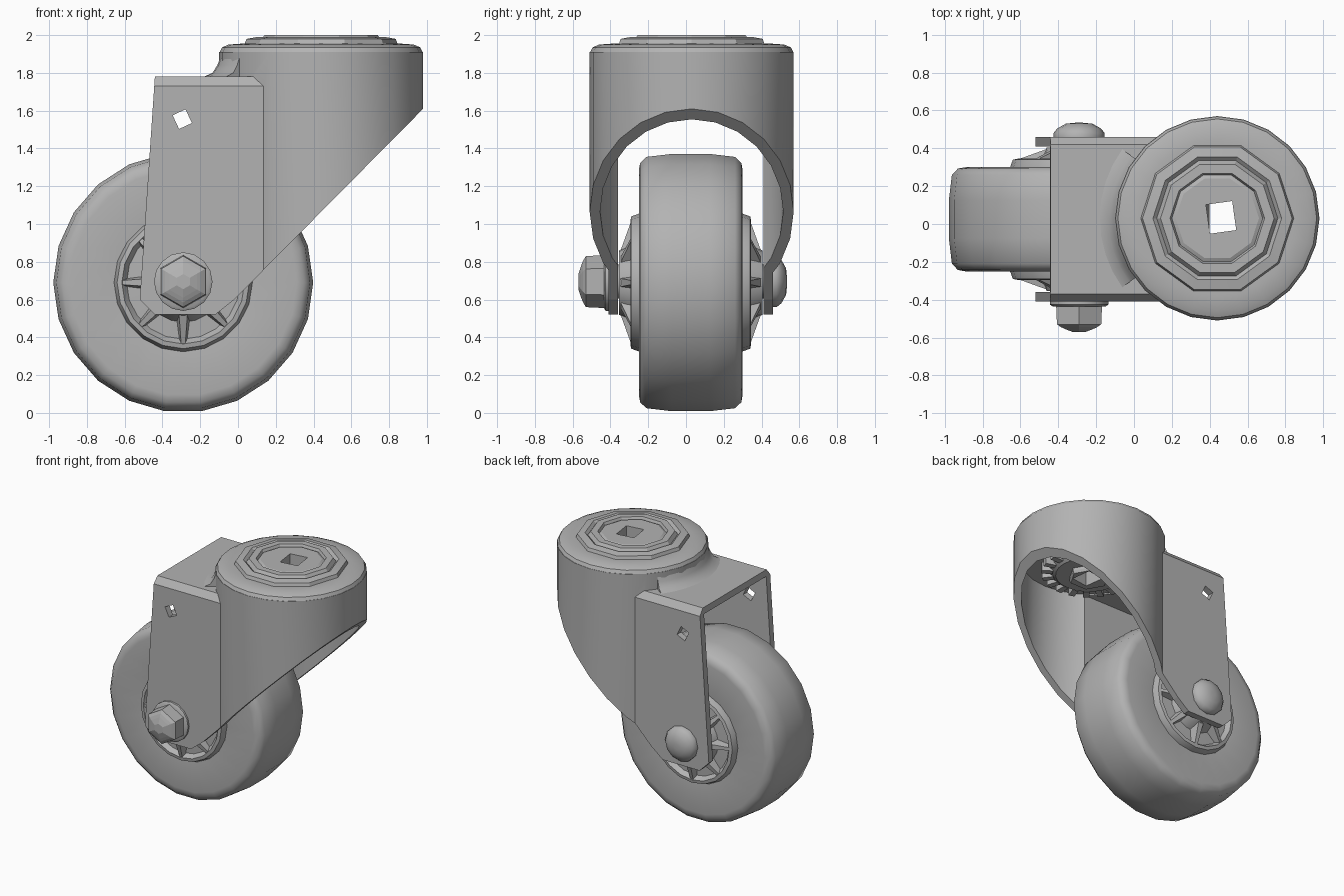
import bpy, bmesh
from math import pi, cos, sin, radians
from mathutils import Matrix, Vector

if "Cube" in bpy.data.objects:
    bpy.data.objects.remove(bpy.data.objects["Cube"], do_unlink=True)

grey = bpy.data.materials.new("plain grey")
grey.use_nodes = True
grey.diffuse_color = (0.45, 0.45, 0.45, 1)
grey.node_tree.nodes["Principled BSDF"].inputs["Base Color"].default_value = grey.diffuse_color

MID = 0.025                          # middle plane of the fork in y
AXLE = Vector((-0.29, MID, 0.69))    # wheel centre
PIVOT = Vector((0.44, MID + 0.005, 0))   # swivel centre


def finish(name, bm, smooth=0):
    bmesh.ops.recalc_face_normals(bm, faces=bm.faces)
    mesh = bpy.data.meshes.new(name)
    bm.to_mesh(mesh)
    bm.free()
    mesh.materials.append(grey)
    ob = bpy.data.objects.new(name, mesh)
    bpy.context.collection.objects.link(ob)
    if smooth:
        shade(ob, smooth)
    return ob


def shade(ob, angle):
    bpy.ops.object.select_all(action='DESELECT')
    ob.select_set(True)
    bpy.context.view_layer.objects.active = ob
    bpy.ops.object.shade_smooth_by_angle(angle=radians(angle))


def lathe(name, profile, centre, axis='z', sides=24, smooth=35, turn=0.0):
    """Revolve (radius, height) points round an axis; both ends are capped."""
    bm = bmesh.new()
    rings = []
    for r, h in profile:
        ring = []
        for i in range(sides):
            a = 2 * pi * (i + turn) / sides
            u, v = r * cos(a), r * sin(a)
            p = Vector((u, v, h)) if axis == 'z' else Vector((u, h, v))
            ring.append(bm.verts.new(p + centre))
        rings.append(ring)
    for low, high in zip(rings, rings[1:]):
        for i in range(sides):
            j = (i + 1) % sides
            bm.faces.new((low[i], low[j], high[j], high[i]))
    bm.faces.new(rings[0])
    bm.faces.new(rings[-1])
    return finish(name, bm, smooth)


def prism(name, points, axis, low, high):
    """Extrude a flat outline along x (outline y, z) or y (outline x, z)."""
    bm = bmesh.new()
    place = (lambda a, b, h: (h, a, b)) if axis == 'x' else (lambda a, b, h: (a, h, b))
    ends = [[bm.verts.new(place(a, b, h)) for a, b in points] for h in (low, high)]
    for i in range(len(points)):
        j = (i + 1) % len(points)
        bm.faces.new((ends[0][i], ends[0][j], ends[1][j], ends[1][i]))
    for end in ends:
        bm.faces.new(end)
    return finish(name, bm)


def boxes(name, matrices):
    bm = bmesh.new()
    for m in matrices:
        bmesh.ops.create_cube(bm, size=1, matrix=m)
    return finish(name, bm)


def combine(ob, tool, operation, keep=False):
    mod = ob.modifiers.new("cut", 'BOOLEAN')
    mod.object, mod.operation, mod.solver = tool, operation, 'EXACT'
    bpy.context.view_layer.update()
    evaluated = ob.evaluated_get(bpy.context.evaluated_depsgraph_get())
    mesh = bpy.data.meshes.new_from_object(evaluated)
    ob.modifiers.clear()
    ob.data = mesh
    if not keep:
        bpy.data.objects.remove(tool, do_unlink=True)


def scaled(centre, size, rotation=Matrix()):
    return Matrix.Translation(centre) @ rotation @ Matrix.Diagonal((*size, 1))


# Fork: chamfered channel joined to the round housing, trimmed by the side outline
half, wall, top = 0.435, 0.05, 1.78
fork = prism("fork", [(MID - half, 0.3), (MID + half, 0.3), (MID + half, top - 0.05),
                      (MID + half - 0.04, top), (MID - half + 0.04, top),
                      (MID - half, top - 0.05)], 'x', -0.7, 0.44)
combine(fork, lathe("drum", [(0.54, 0.25), (0.54, 1.91)], PIVOT), 'UNION')
side = [(-0.52, 0.60), (-0.44, 0.52), (-0.12, 0.52), (-0.02, 0.60), (1.0, 1.63),
        (1.0, 2.1), (-0.42, 2.1), (-0.44, 1.78)]
combine(fork, prism("side_outline", side, 'y', -0.8, 0.8), 'INTERSECT')
inner = half - wall
combine(fork, prism("channel", [(MID - inner, 0.1), (MID + inner, 0.1),
                                (MID + inner, 1.73), (MID - inner, 1.73)],
                    'x', -0.9, 0.43), 'DIFFERENCE')
combine(fork, lathe("hollow", [(0.485, 0.15), (0.485, 1.74)], PIVOT), 'DIFFERENCE')
combine(fork, boxes("plate_holes", [scaled((-0.295, 0, 1.555), (0.075, 2, 0.08),
                                           Matrix.Rotation(radians(-25), 4, 'Y'))]), 'DIFFERENCE')

# Swivel cap, with a stepped raised disc on top
cap = lathe("swivel_cap", [(0.5, 1.86), (0.54, 1.905), (0.525, 1.935), (0.49, 1.95),
                           (0.42, 1.955), (0.40, 1.955)], PIVOT)
disc = lathe("top_disc", [(0.41, 1.94), (0.395, 1.98), (0.34, 1.99), (0.32, 1.972),
                          (0.30, 2.0), (0.25, 2.0), (0.24, 1.98), (0.22, 1.99), (0.12, 1.99)],
             PIVOT, sides=10, smooth=20)

# Fillet where the housing rises from the fork roof
bm = bmesh.new()
curve = [(0.52, 1.77), (0.625, 1.778), (0.575, 1.80), (0.55, 1.84), (0.53, 1.89)]
rows = []
for i in range(9):
    a = pi + radians(-36 + 9 * i)
    rows.append([bm.verts.new(PIVOT + Vector((r * cos(a), r * sin(a), z))) for r, z in curve])
for one, two in zip(rows, rows[1:]):
    for i in range(len(curve)):
        j = (i + 1) % len(curve)
        bm.faces.new((one[i], one[j], two[j], two[i]))
bm.faces.new(rows[0])
bm.faces.new(rows[-1])
finish("roof_fillet", bm, 40)

# Toothed bearing and nut under the housing roof
bearing = lathe("bearing", [(0.24, 1.62), (0.28, 1.65), (0.28, 1.76)], PIVOT, smooth=30)
teeth = []
for i in range(20):
    spin = Matrix.Rotation(2 * pi * i / 20, 4, 'Z')
    teeth.append(scaled(PIVOT + spin @ Vector((0.3, 0, 1.665)), (0.08, 0.045, 0.07), spin))
boxes("bearing_teeth", teeth)
nut = lathe("swivel_nut", [(0.14, 1.58), (0.15, 1.60), (0.15, 1.66)], PIVOT, sides=6, smooth=0)

# Square hole straight through the swivel
hole = boxes("swivel_hole", [scaled(PIVOT + Vector((0.02, 0.005, 1.7)), (0.14, 0.155, 1),
                                    Matrix.Rotation(radians(8), 4, 'Z'))])
for part in (fork, cap, disc, bearing, nut):
    combine(part, hole, 'DIFFERENCE', keep=True)
bpy.data.objects.remove(hole, do_unlink=True)
shade(fork, 25)


def both_sides(points):
    """Mirror a (radius, half width) profile across the wheel's middle plane."""
    return [(r, -h) for r, h in points] + [(r, h) for r, h in reversed(points)]


# Tyre and hub
lathe("tyre", both_sides([(0.30, 0.26), (0.36, 0.27), (0.60, 0.275), (0.64, 0.268),
                          (0.672, 0.235), (0.688, 0.10)]), AXLE, 'y', 22, 40)
lathe("hub", both_sides([(0.10, 0.38), (0.17, 0.38), (0.19, 0.34), (0.21, 0.29), (0.30, 0.285),
                         (0.325, 0.32), (0.35, 0.315), (0.37, 0.26)]), AXLE, 'y', 20, 30)

# Tapered ribs between the hub boss and its rim
bm = bmesh.new()
for s in (-1, 1):
    for i in range(8):
        spin = Matrix.Rotation(2 * pi * i / 8, 4, 'Y')
        ends = [[bm.verts.new(AXLE + spin @ Vector((w, s * h, r)))
                 for w, h in ((-t, 0.26), (t, 0.26), (t * 0.5, high), (-t * 0.5, high))]
                for r, t, high in ((0.16, 0.045, 0.375), (0.34, 0.02, 0.31))]
        for a in range(4):
            b = (a + 1) % 4
            bm.faces.new((ends[0][a], ends[0][b], ends[1][b], ends[1][a]))
        for end in ends:
            bm.faces.new(end)
finish("hub_ribs", bm)

# Axle bolt: shaft, washer and nut in front, domed head behind
BOLT = Vector((-0.29, 0, 0.695))
lathe("axle_shaft", [(0.09, -0.45), (0.09, 0.47)], BOLT, 'y', 12)
lathe("axle_washer", [(0.155, -0.405), (0.155, -0.425), (0.14, -0.435)], BOLT, 'y', 16)
lathe("axle_nut", [(0.14, -0.43), (0.135, -0.53), (0.11, -0.545), (0.085, -0.555),
                   (0.04, -0.57)], BOLT, 'y', 6, 0, 0.5)
lathe("axle_head", [(0.135, 0.455), (0.135, 0.48), (0.115, 0.505), (0.07, 0.53), (0.02, 0.535)],
      BOLT, 'y', 12, 50)
